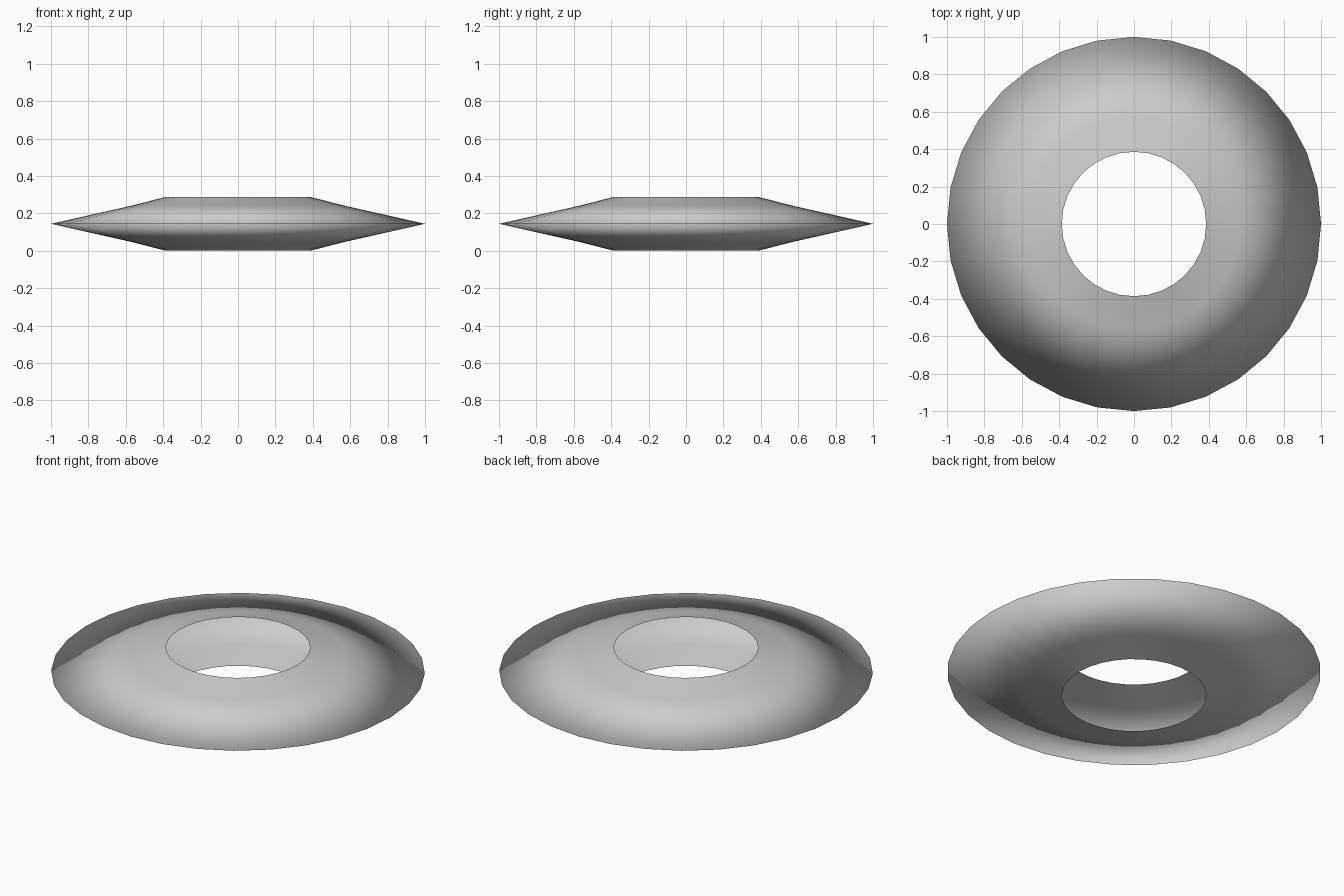
import bpy, bmesh
from math import cos, sin, tau

if "Cube" in bpy.data.objects:
    bpy.data.objects.remove(bpy.data.objects["Cube"])

SIDES = 32
# Profile (radius, z): lower lip, knee, outer rim, knee, upper lip; open at the hole
PROFILE = [(0.386, 0.0), (0.565, 0.046), (1.0, 0.144), (0.565, 0.242), (0.386, 0.288)]

# Hollow ring shell: spin the profile around z
bm = bmesh.new()
rings = [[bm.verts.new((r * cos(tau * i / SIDES), r * sin(tau * i / SIDES), z))
          for i in range(SIDES)] for r, z in PROFILE]
for low, high in zip(rings, rings[1:]):
    for i in range(SIDES):
        j = (i + 1) % SIDES
        bm.faces.new((low[i], low[j], high[j], high[i]))

# Smooth shading everywhere, including over the thin rim
for face in bm.faces:
    face.smooth = True

mesh = bpy.data.meshes.new("ring_shell")
bm.to_mesh(mesh)
bm.free()
ring = bpy.data.objects.new("ring_shell", mesh)
bpy.context.collection.objects.link(ring)
